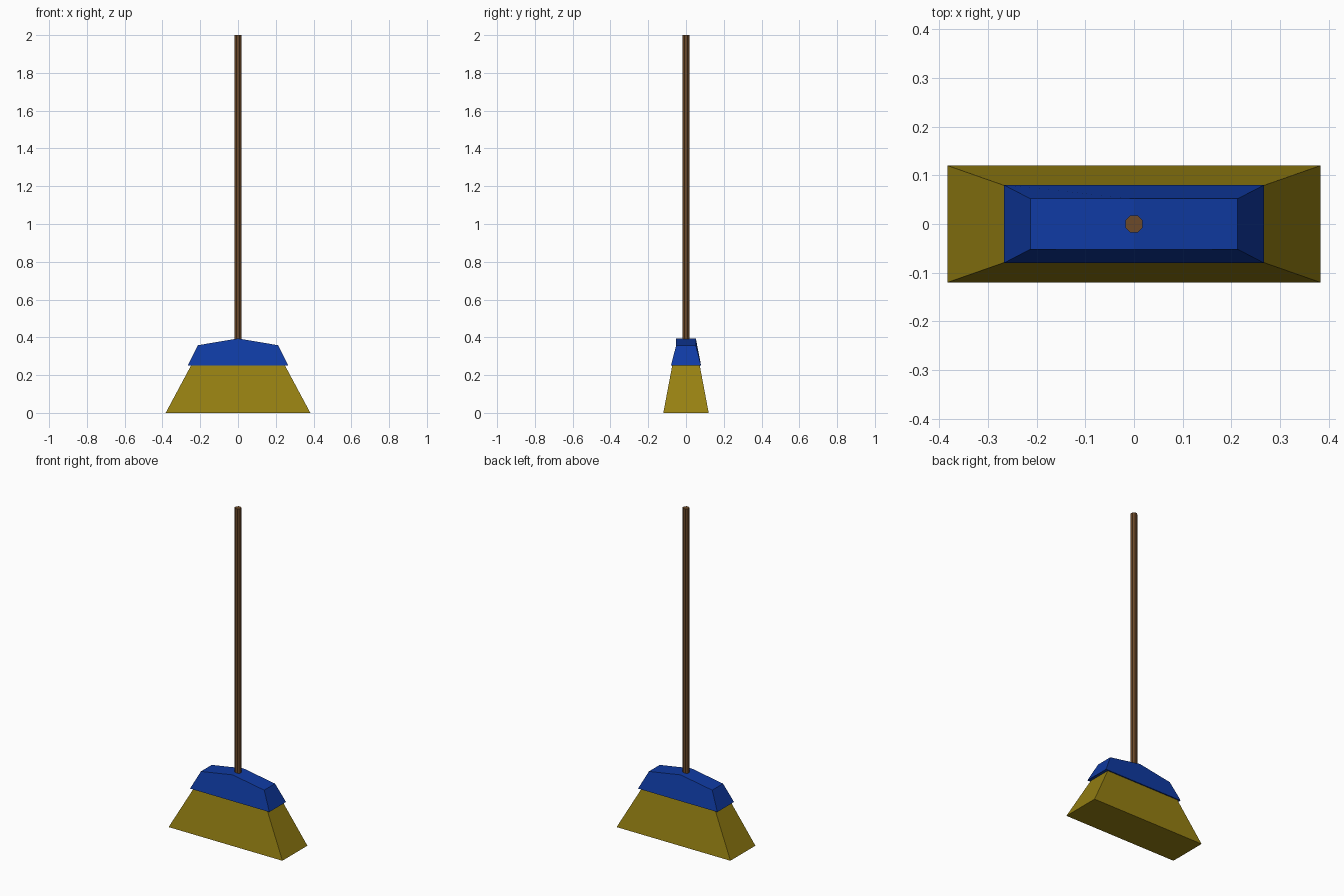
import bpy
import bmesh
from math import pi
from mathutils import Matrix

cube = bpy.data.objects.get("Cube")
if cube:
    bpy.data.objects.remove(cube, do_unlink=True)


def make_material(name, color):
    mat = bpy.data.materials.new(name)
    mat.use_nodes = True
    mat.diffuse_color = (*color, 1)
    mat.node_tree.nodes["Principled BSDF"].inputs["Base Color"].default_value = (*color, 1)
    return mat


def add_object(name, bm, mat):
    bmesh.ops.recalc_face_normals(bm, faces=bm.faces)
    mesh = bpy.data.meshes.new(name)
    bm.to_mesh(mesh)
    bm.free()
    mesh.materials.append(mat)
    obj = bpy.data.objects.new(name, mesh)
    bpy.context.collection.objects.link(obj)


def add_tapered_profile(name, half_profile, mat):
    """Mirror (x, y depth, z) points across x, then join a front and a back face."""
    outline = half_profile + [(-x, y, z) for x, y, z in reversed(half_profile) if x > 0]
    bm = bmesh.new()
    front = [bm.verts.new((x, -y, z)) for x, y, z in outline]
    back = [bm.verts.new((x, y, z)) for x, y, z in outline]
    bm.faces.new(front)
    bm.faces.new(back)
    for i in range(len(outline)):
        bm.faces.new((front[i - 1], front[i], back[i], back[i - 1]))
    add_object(name, bm, mat)


straw = make_material("straw", (0.305, 0.216, 0.006))
blue = make_material("blue plastic", (0.005, 0.043, 0.365))
wood = make_material("brown wood", (0.150, 0.068, 0.023))

# Flared block of bristles
add_tapered_profile("bristles", [(0.383, 0.12, 0), (0.249, 0.073, 0.25)], straw)

# Head with a low ridge in the middle
add_tapered_profile("head", [(0.267, 0.08, 0.25), (0.213, 0.052, 0.358), (0, 0.052, 0.394)], blue)

# Eight-sided handle with its flats facing the axes
bottom, top = 0.36, 2.0
bm = bmesh.new()
bmesh.ops.create_cone(
    bm, cap_ends=True, segments=8, radius1=0.019, radius2=0.019, depth=top - bottom,
    matrix=Matrix.Translation((0, 0, (bottom + top) / 2)) @ Matrix.Rotation(pi / 8, 4, "Z"))
add_object("handle", bm, wood)
